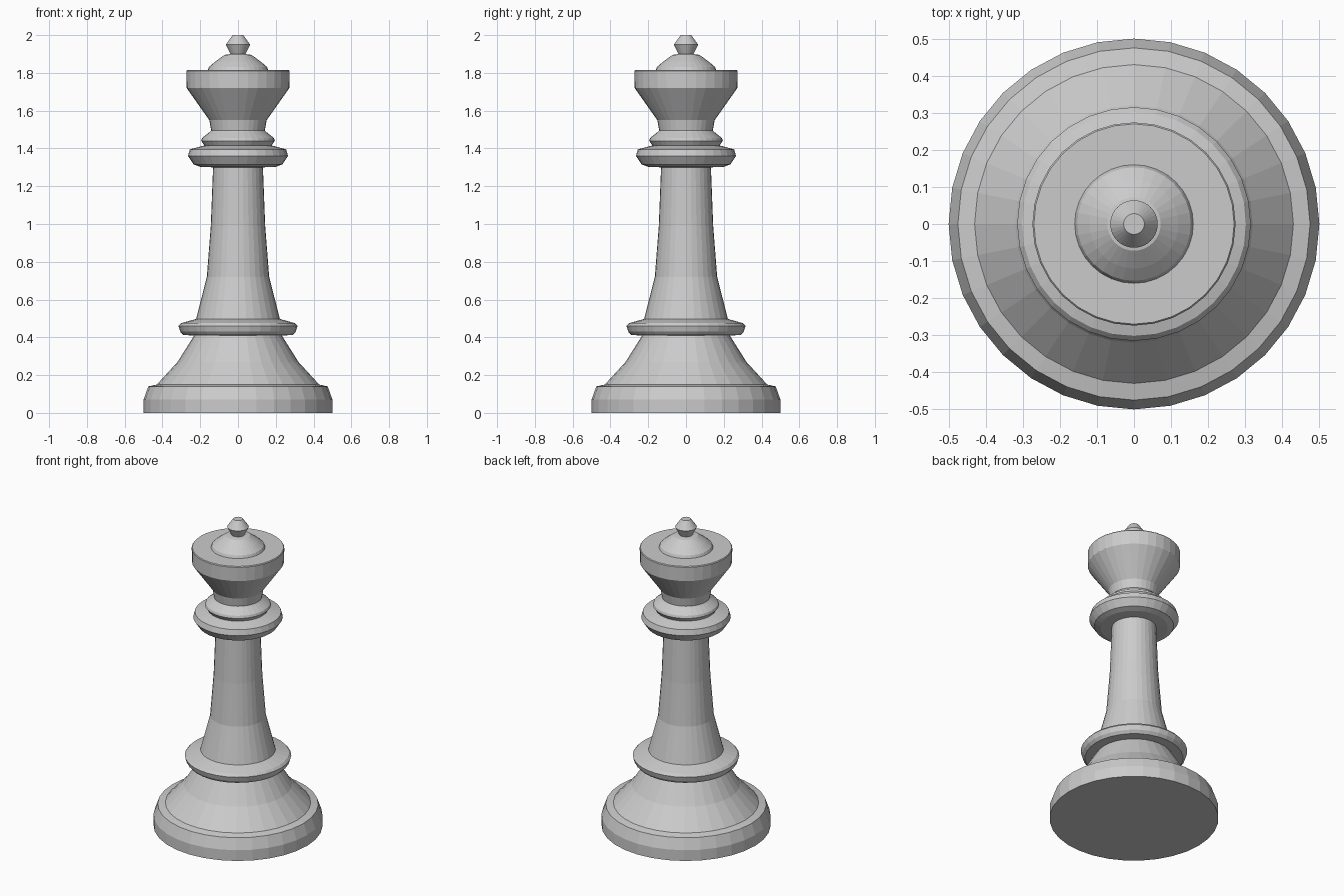
import bpy, bmesh
from math import tau, cos, sin

if "Cube" in bpy.data.objects:
    bpy.data.objects.remove(bpy.data.objects["Cube"])

SIDES = 32


def lathe(name, profile):
    """Revolve (radius, height) points round z; a zero radius closes an end."""
    bm = bmesh.new()
    rings = []
    for r, z in profile:
        if r == 0:
            rings.append([bm.verts.new((0, 0, z))] * SIDES)
        else:
            rings.append([bm.verts.new((r * cos(tau * i / SIDES), r * sin(tau * i / SIDES), z))
                          for i in range(SIDES)])
    for low, high in zip(rings, rings[1:]):
        for i in range(SIDES):
            j = (i + 1) % SIDES
            corners = dict.fromkeys((low[i], low[j], high[j], high[i]))
            bm.faces.new(list(corners))
    bmesh.ops.recalc_face_normals(bm, faces=bm.faces)
    # Open sections: make sure the walls face away from the axis
    if sum(f.normal.xy.dot(f.calc_center_median().xy) * f.calc_area() for f in bm.faces) < 0:
        bmesh.ops.reverse_faces(bm, faces=bm.faces)
    mesh = bpy.data.meshes.new(name)
    bm.to_mesh(mesh)
    bm.free()
    obj = bpy.data.objects.new(name, mesh)
    bpy.context.collection.objects.link(obj)
    return obj


# Each section starts on the ring where the one below it ends
sections = {
    # Wide foot and the flared skirt above it
    "base": [(0, 0), (0.50, 0), (0.50, 0.07), (0.475, 0.14), (0.43, 0.15),
             (0.32, 0.27), (0.232, 0.41)],
    # Thin disc at the foot of the stem
    "lower_ring": [(0.232, 0.41), (0.29, 0.412), (0.306, 0.43), (0.315, 0.46),
                   (0.302, 0.475), (0.222, 0.497)],
    # Tapered column
    "stem": [(0.222, 0.497), (0.165, 0.72), (0.144, 0.99), (0.132, 1.30)],
    # Wide collar with a smaller ring on top
    "collar": [(0.132, 1.30), (0.20, 1.303), (0.235, 1.315), (0.265, 1.36), (0.255, 1.395),
               (0.19, 1.413), (0.178, 1.415), (0.195, 1.44), (0.19, 1.455), (0.15, 1.487)],
    # Flared head with a flat top
    "crown": [(0.15, 1.487), (0.142, 1.495), (0.152, 1.55), (0.272, 1.72),
              (0.274, 1.81), (0.27, 1.815), (0.16, 1.815)],
    # Low dome
    "dome": [(0.16, 1.815), (0.153, 1.832), (0.12, 1.86), (0.072, 1.895), (0.04, 1.90)],
    # Small knob on the tip
    "finial": [(0.04, 1.90), (0.064, 1.95), (0.028, 2.0), (0, 2.0)],
}
for name, profile in sections.items():
    lathe(name, profile)
